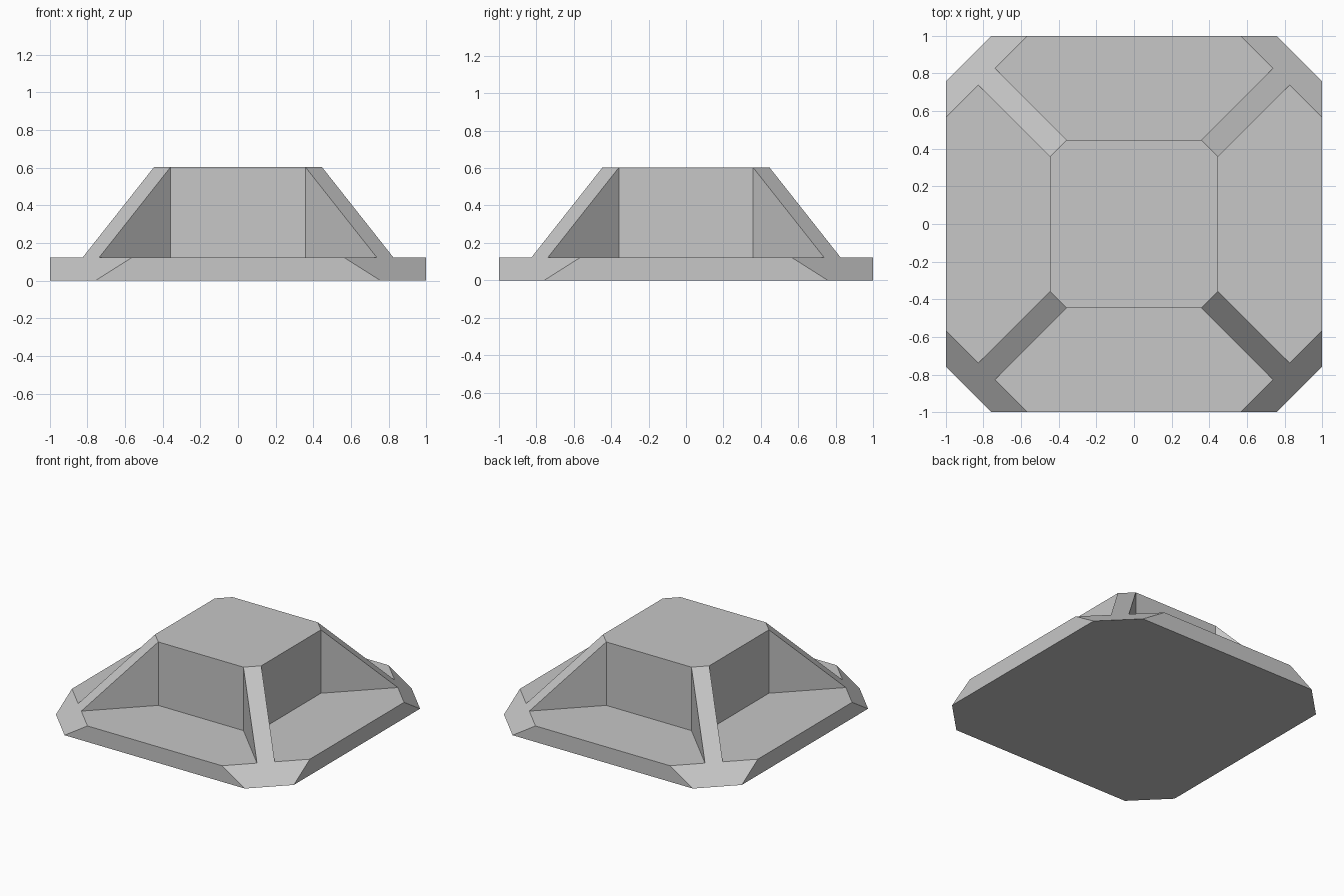
import bpy
import bmesh
from mathutils import Matrix, Vector

cube = bpy.data.objects.get("Cube")
if cube:
    bpy.data.objects.remove(cube, do_unlink=True)

# One plain grey material
grey = bpy.data.materials.new("plain grey")
grey.use_nodes = True
colour = (0.57, 0.57, 0.57, 1.0)
grey.diffuse_color = colour
grey.node_tree.nodes["Principled BSDF"].inputs["Base Color"].default_value = colour

TOP, PLATE = 0.604, 0.122      # heights of the block and of the base plate
HALF, CORE = 1.0, 0.446        # half widths of the plate and of the block
RIB = 0.088                    # offset between the two sides of a diagonal rib
SUM_TOP = 2 * CORE - RIB       # x + y along the sloped corner plane
SUM_BOTTOM = 1.758
SUM_PLATE = SUM_BOTTOM + (SUM_TOP - SUM_BOTTOM) * PLATE / TOP

# Points on one side of a corner; the other side swaps x and y
foot = (SUM_PLATE + RIB) / 2
half_corner = {
    "top": (CORE, CORE - RIB, TOP),
    "wall": (CORE, CORE - RIB, PLATE),
    "foot": (foot, foot - RIB, PLATE),
    "rim": (HALF, SUM_PLATE - HALF, PLATE),
    "base": (HALF, SUM_BOTTOM - HALF, 0),
}

bm = bmesh.new()
corners = []
for i in range(4):
    turn = Matrix([[(1, 0, -1, 0)[i], (0, -1, 0, 1)[i], 0],
                   [(0, 1, 0, -1)[i], (1, 0, -1, 0)[i], 0],
                   [0, 0, 1]])
    a = {k: bm.verts.new(turn @ Vector(p)) for k, p in half_corner.items()}
    b = {k: bm.verts.new(turn @ Vector((p[1], p[0], p[2]))) for k, p in half_corner.items()}
    corners.append((a, b))

for i, (a, b) in enumerate(corners):
    n = corners[(i + 1) % 4][0]
    # Sloped corner face running up the rib
    bm.faces.new([a["base"], b["base"], b["rim"], b["foot"],
                  b["top"], a["top"], a["foot"], a["rim"]])
    # Triangular rib sides
    bm.faces.new([a["top"], a["wall"], a["foot"]])
    bm.faces.new([b["top"], b["foot"], b["wall"]])
    # Block wall, plate ledge and plate edge up to the next corner
    bm.faces.new([b["top"], b["wall"], n["wall"], n["top"]])
    bm.faces.new([b["wall"], b["foot"], b["rim"], n["rim"], n["foot"], n["wall"]])
    bm.faces.new([b["rim"], b["base"], n["base"], n["rim"]])

# Top and underside
bm.faces.new([side["top"] for pair in corners for side in pair])
bm.faces.new([side["base"] for pair in corners for side in pair][::-1])
bmesh.ops.recalc_face_normals(bm, faces=bm.faces[:])

mesh = bpy.data.meshes.new("ribbed_pedestal")
bm.to_mesh(mesh)
bm.free()
mesh.materials.append(grey)
pedestal = bpy.data.objects.new("ribbed_pedestal", mesh)
bpy.context.collection.objects.link(pedestal)
